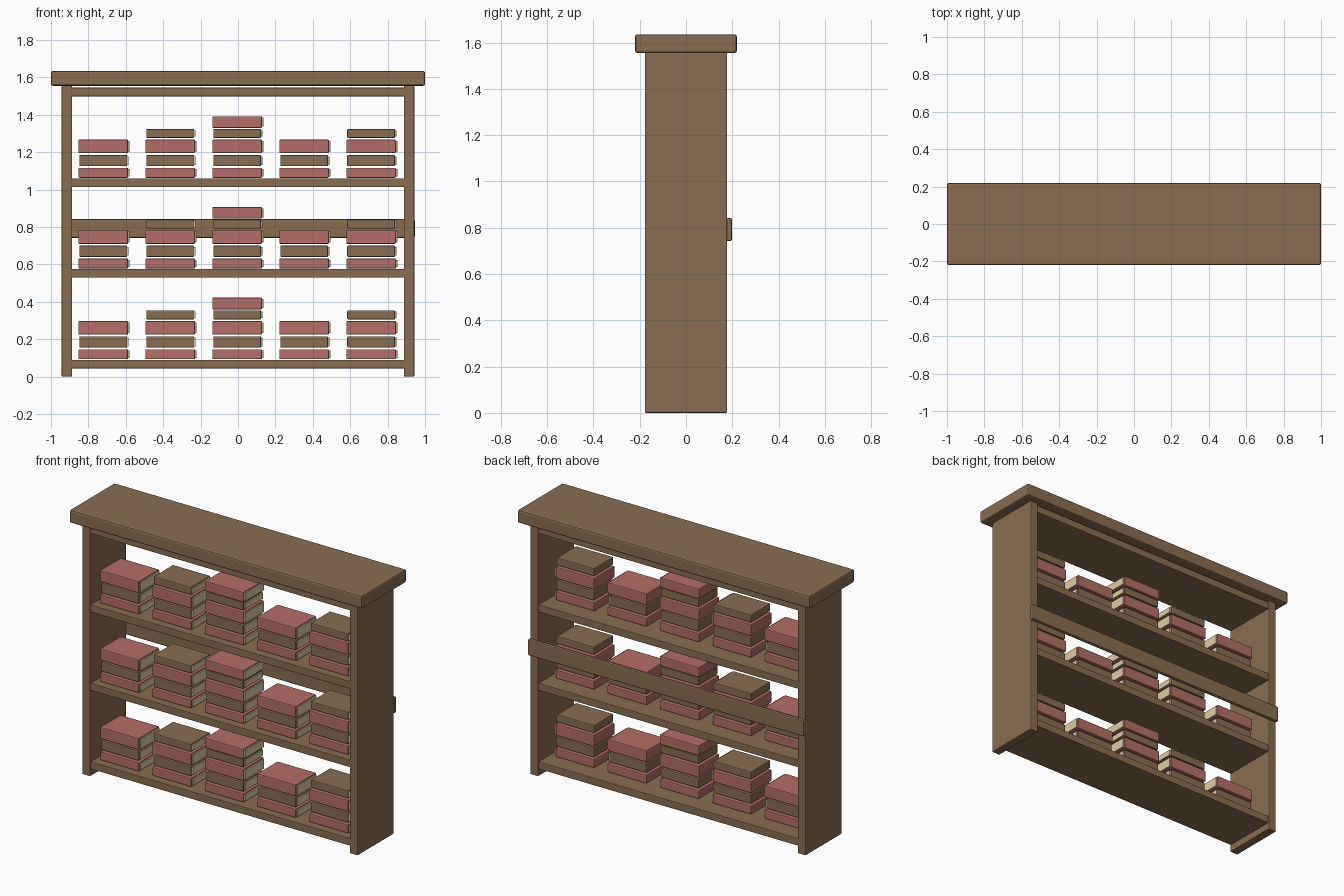
import bpy

cube = bpy.data.objects.get("Cube")
if cube:
    bpy.data.objects.remove(cube, do_unlink=True)


def material(name, rgb):
    m = bpy.data.materials.new(name)
    m.use_nodes = True
    m.diffuse_color = (*rgb, 1)
    m.node_tree.nodes["Principled BSDF"].inputs["Base Color"].default_value = (*rgb, 1)
    return m


wood = material("brown_wood", (0.25, 0.155, 0.085))
red = material("red_cover", (0.46, 0.155, 0.135))
cream = material("cream_pages", (0.74, 0.6, 0.38))


def box(name, x, y, z, mat, bevel=0.0):
    """Box from (min, max) ranges on each axis, with an optional chamfer."""
    ranges = (x, y, z)
    bpy.ops.mesh.primitive_cube_add(size=1, location=[(a + b) / 2 for a, b in ranges])
    ob = bpy.context.object
    ob.name = name
    ob.scale = [b - a for a, b in ranges]
    bpy.ops.object.transform_apply(location=False, rotation=False, scale=True)
    ob.data.materials.append(mat)
    if bevel:
        mod = ob.modifiers.new("Bevel", "BEVEL")
        mod.width = bevel
        mod.segments = 2
    return ob


# Case: top board, two sides and a rear brace
box("top_board", (-1, 1), (-0.22, 0.22), (1.555, 1.635), wood, 0.01)
for side, sx in (("left", 1), ("right", -1)):
    box(side + "_side", sorted((sx * 0.887, sx * 0.943)), (-0.178, 0.178),
        (0, 1.556), wood, 0.006)
box("back_brace", (-0.945, 0.945), (0.174, 0.199), (0.742, 0.842), wood, 0.008)

# Shelves, evenly spaced, the highest tucked under the top board
shelf_tops = [0.09 + 0.485 * i for i in range(4)]
for i, top in enumerate(shelf_tops):
    box(f"shelf_{i + 1}", (-0.89, 0.89), (-0.172, 0.172), (top - 0.046, top), wood, 0.003)

# Books: bottom and top height above the shelf, alternating covers
layers = [(0.003, 0.056), (0.065, 0.125), (0.135, 0.207), (0.216, 0.264), (0.27, 0.332)]
stack_sizes = [3, 4, 5, 3, 4]


def book(name, cx, z0, z1, is_red):
    inset = 0 if is_red else 0.005
    box(name + "_cover", (cx - 0.137 + inset, cx + 0.128 - inset),
        (-0.13 + inset, 0.07 - inset), (z0, z1), red if is_red else wood, 0.005)
    box(name + "_pages", (cx, cx + 0.136 - inset), (-0.122 + inset, 0.062 - inset),
        (z0 + 0.007, z1 - 0.007), cream)


for s, top in enumerate(shelf_tops[:3]):
    for c, count in enumerate(stack_sizes):
        for k, (z0, z1) in enumerate(layers[:count]):
            book(f"book_{s + 1}_{c + 1}_{k + 1}", (c - 2) * 0.358, top + z0, top + z1,
                 k % 2 == 0)
